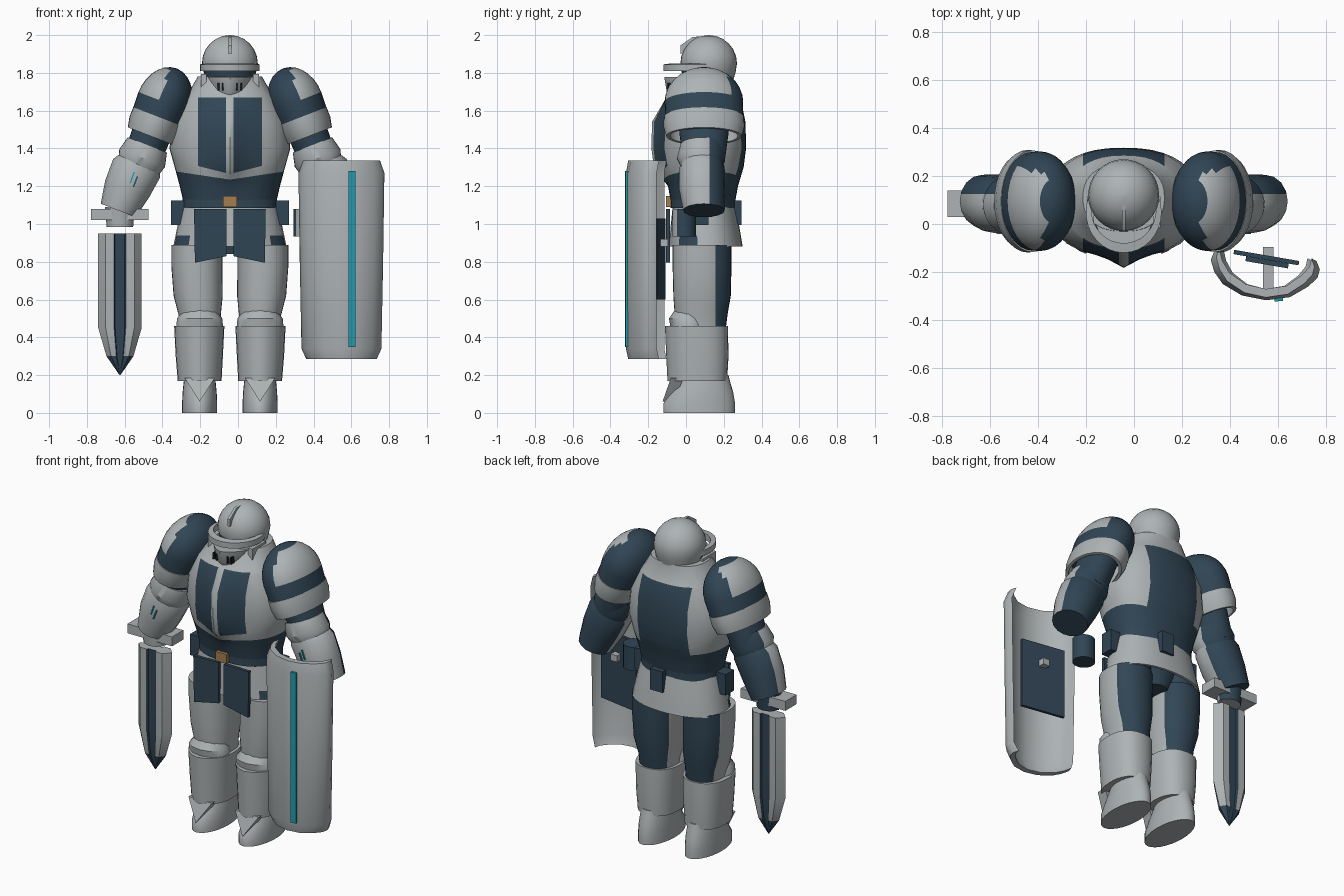
import bpy, bmesh, math
from mathutils import Matrix, Vector

cube = bpy.data.objects.get("Cube")
if cube:
    bpy.data.objects.remove(cube)

CX = -0.043  # the figure stands left of centre because of the wide shield


def material(name, rgb):
    m = bpy.data.materials.new(name)
    m.use_nodes = True
    m.diffuse_color = (*rgb, 1)
    m.node_tree.nodes["Principled BSDF"].inputs["Base Color"].default_value = (*rgb, 1)
    return m


MATS = [material("light grey armour", (0.42, 0.45, 0.46)),
        material("dark navy", (0.03, 0.06, 0.09)),
        material("teal glow", (0.015, 0.33, 0.42)),
        material("bronze", (0.36, 0.21, 0.08)),
        material("black slot", (0.01, 0.013, 0.016))]
GREY, NAVY, TEAL, BRONZE, BLACK = range(5)


def finish(bm, name, rule, place=Matrix(), cuts=()):
    """Cut, colour, place and shade a mesh; rule is a colour or a function."""
    for co, no in cuts:
        geom = bm.verts[:] + bm.edges[:] + bm.faces[:]
        bmesh.ops.bisect_plane(bm, geom=geom, plane_co=co, plane_no=no)
    bmesh.ops.recalc_face_normals(bm, faces=bm.faces)
    for f in bm.faces:
        f.material_index = rule(f.calc_center_median(), f.normal) if callable(rule) else rule
        f.smooth = True
    bm.transform(Matrix.Translation((CX, 0, 0)) @ place)
    bmesh.ops.recalc_face_normals(bm, faces=bm.faces)
    for e in bm.edges:
        e.smooth = e.calc_face_angle(0) < math.radians(38)
    mesh = bpy.data.meshes.new(name)
    for m in MATS:
        mesh.materials.append(m)
    bm.to_mesh(mesh)
    bm.free()
    bpy.context.collection.objects.link(bpy.data.objects.new(name, mesh))


def skin(rows, closed=False):
    """Join equal loops of points; closed makes a hollow band."""
    bm = bmesh.new()
    loops = [[bm.verts.new(p) for p in r] for r in rows]
    n = len(loops[0])
    pairs = list(zip(loops, loops[1:])) + ([(loops[-1], loops[0])] if closed else [])
    for a, b in pairs:
        for i in range(n):
            j = (i + 1) % n
            bm.faces.new((a[i], a[j], b[j], b[i]))
    if not closed:
        bm.faces.new(loops[0])
        bm.faces.new(loops[-1])
    return bm


def loft(rings, n=32, power=1.0, closed=False):
    """Rings are height, x radius, y radius, x centre, y centre."""
    rows = []
    for z, rx, ry, cx, cy in rings:
        row = []
        for i in range(n):
            a = math.tau * i / n
            c, s = math.cos(a), math.sin(a)
            row.append(Vector((cx + rx * math.copysign(abs(c) ** power, c),
                               cy + ry * math.copysign(abs(s) ** power, s), z)))
        rows.append(row)
    return skin(rows, closed)


def box(name, loc, size, colour, place=Matrix(), turn=0.0):
    bm = bmesh.new()
    m = Matrix.Translation(loc) @ Matrix.Rotation(turn, 4, 'Z') @ Matrix.Diagonal((*size, 1))
    bmesh.ops.create_cube(bm, size=1, matrix=m)
    finish(bm, name, colour, place)


def plate(name, outline, y0, y1, colour):
    finish(skin([[(x, y, z) for x, z in outline] for y in (y0, y1)]), name, colour)


# Torso with a front keel, navy chest and back panels and navy waist
def torso_colour(c, n):
    x = abs(c.x)
    if c.z < 1.235 + 0.15 * x:
        return NAVY
    if c.z > 1.67 or x > 0.17:
        return GREY
    if c.y > 0.1:
        return NAVY
    return NAVY if x > 0.02 and c.z > 1.265 + 0.25 * x else GREY


bm = loft([(1.09, .24, .165, 0, .09), (1.2, .265, .185, 0, .09), (1.3, .292, .215, 0, .09),
           (1.4, .32, .228, 0, .09), (1.54, .305, .225, 0, .09), (1.66, .245, .2, 0, .09),
           (1.72, .205, .16, 0, .1), (1.78, .17, .14, 0, .11)], 40, 0.85)
for v in bm.verts:
    if v.co.y < 0.09 and 1.25 < v.co.z < 1.6:
        v.co.y -= 0.045 * max(0, 1 - abs(v.co.x) / 0.09)
cuts = [((x, 0, 0), (1, 0, 0)) for x in (-.17, -.02, .02, .17)] + [((0, 0, 1.67), (0, 0, 1))]
for z, slope in ((1.235, .15), (1.265, .25)):
    cuts += [((0, 0, z), (-s * slope, 0, 1)) for s in (-1, 1)]
finish(bm, "torso", torso_colour, cuts=cuts)

# Belt, buckle, pouches and skirt
finish(loft([(1.085, .25, .172, 0, .09), (1.15, .25, .172, 0, .09)], power=0.85), "belt", NAVY)
box("buckle", (0, -.09, 1.118), (.075, .03, .058), BRONZE)
for name, x, y in (("back_pouch", .04, .255), ("left_pouch", .27, .08), ("right_pouch", -.27, .08)):
    box(name, (x, y, 1.06), (.085, .08, .13), NAVY)
finish(loft([(1.1, .252, .165, 0, .095), (1.0, .275, .18, 0, .1), (.88, .30, .195, 0, .105),
             (.88, .285, .18, 0, .105), (1.1, .235, .15, 0, .095)], power=0.9, closed=True),
       "skirt", lambda c, n: NAVY if c.z < .94 and abs(c.x) > .2 and c.y < .08 else GREY,
       cuts=[((0, 0, .94), (0, 0, 1))])
finish(loft([(.84, .08, .1, 0, .1), (1.09, .23, .15, 0, .1)]), "pelvis", NAVY)
for s, side in ((1, "left"), (-1, "right")):
    plate(side + "_front_tasset", [(s * .018, 1.08), (s * .19, 1.08), (s * .185, .795), (s * .018, .83)],
          -.105, -.085, NAVY)

# Helmet, visor brim, face mask and crest
dome = [(1.85 + .15 * math.sin(a), .148 * math.cos(a), .15 * math.cos(a), 0, .12)
        for a in (math.radians(d) for d in (0, 15, 30, 45, 60, 74, 89))]
finish(loft([(1.7, .115, .12, 0, .11), (1.8, .138, .142, 0, .12)] + dome), "helmet",
       lambda c, n: NAVY if c.z < 1.82 and c.y < .12 else GREY, cuts=[((0, 0, 1.82), (0, 0, 1))])
finish(loft([(1.81, .158, .17, 0, .05), (1.845, .158, .17, 0, .05), (1.85, .135, .14, 0, .06),
             (1.81, .135, .14, 0, .06)], closed=True), "visor_brim", GREY)
bm = loft([(1.67, .085, .11, 0, .05), (1.7, .11, .132, 0, .05), (1.778, .125, .145, 0, .05)])
for v in bm.verts:
    v.co.y -= 0.02 * max(0, 1 - abs(v.co.x) / .08) if v.co.y < 0 else 0
finish(bm, "face_mask", GREY)
for s in (-1, 1):
    box("cheek_guard", (s * .138, .05, 1.745), (.03, .13, .1), GREY)
    for x in (.037, .06):
        box("breathing_slot", (s * x, -.079 + .2 * (x - .037), 1.727), (.009, .04, .04), BLACK)
finish(skin([[(x, y, z) for y, z in ((-.03, 1.9), (-.03, 1.945), (.035, 1.99), (.1, 1.995), (.06, 1.93))]
             for x in (-.008, .008)]), "crest", GREY)

# Arms: everything is lofted along one slanted axis from the shoulder
for s, side in ((1, "left"), (-1, "right")):
    arm = Matrix(((s * .93, 0, s * .36, s * .342), (0, 1, 0, .095), (.36, 0, -.93, 1.665), (0, 0, 0, 1)))
    pad = [(.02 - .19 * math.cos(a), .145 * math.sin(a), .208 * math.sin(a), 0, 0)
           for a in (math.radians(d) for d in (2, 14, 27, 40, 53, 66, 78, 90))]
    finish(loft(pad + [(.12, .14, .205, 0, 0), (.12, .11, .16, 0, 0)]), side + "_shoulder_pad",
           lambda c, n: GREY if c.x > .035 and -.14 < c.z < .02 and c.y < .13 else NAVY, arm)
    finish(loft([(.105, .142, .212, 0, 0), (.16, .142, .214, 0, 0), (.215, .13, .2, 0, 0),
                 (.215, .115, .18, 0, 0), (.105, .125, .19, 0, 0)], closed=True),
           side + "_shoulder_ring", GREY, arm)
    finish(loft([(.05, .1, .13, 0, 0), (.2, .105, .13, 0, 0), (.36, .1, .11, 0, 0)]),
           side + "_upper_arm", NAVY, arm)
    shell = lambda c, n: NAVY if c.y > .03 else GREY
    seam = [((0, .03, 0), (0, 1, 0))]
    finish(loft([(.265, .112, .115, 0, -.01), (.34, .13, .128, 0, -.015), (.39, .115, .11, 0, -.01)]),
           side + "_elbow_guard", shell, arm, seam)
    finish(loft([(.36, .112, .11, .005, -.01), (.4, .134, .12, .008, -.01), (.52, .125, .122, .015, -.01),
                 (.645, .1, .11, .018, 0)], 16), side + "_forearm",
           lambda c, n: NAVY if c.y > .03 or n.z > .9 else GREY, arm, seam)
    for x, t in ((-.012, .47), (.012, .455)):
        box(side + "_forearm_light", (x, -.13, t), (.007, .012, .06), TEAL, arm)

# Sword
SX = -.582
box("sword_guard", (SX, .085, 1.05), (.305, .11, .058), GREY)
finish(loft([(.985, .07, .06, SX, .085), (1.09, .08, .07, SX, .085)], 12), "sword_hand",
       lambda c, n: NAVY if c.y > .1 else GREY)
section = [(1, 0), (.66, .042), (.27, .042), (.22, .03), (-.22, .03), (-.27, .042), (-.66, .042)]
section += [(-x, -y) for x, y in section]
finish(skin([[(SX + .115 * k * x, .085 + y * min(1, k * 1.3), z) for x, y in section]
             for z, k in ((.95, 1), (.45, 1), (.3, .62), (.2, .02))]), "sword_blade",
       lambda c, n: NAVY if abs(c.x - SX) < .036 and abs(n.z) < .9 else GREY)

# Legs
for s, side in ((1, "left"), (-1, "right")):
    put = Matrix.Diagonal((s, 1, 1, 1))
    finish(loft([(.8, .115, .135, .165, .09), (1.0, .105, .13, .15, .1)]), side + "_hip", NAVY, put)
    finish(loft([(.44, .108, .13, .157, .08), (.52, .112, .14, .16, .08), (.62, .13, .152, .168, .085),
                 (.78, .135, .156, .175, .085), (.89, .135, .156, .175, .085)], power=.9),
           side + "_thigh", lambda c, n: NAVY if c.y > .155 else GREY, put, [((0, .155, 0), (0, 1, 0))])
    finish(loft([(.44, .125, .1, .16, .02), (.5, .12, .1, .16, .01), (.545, .085, .08, .16, .02)], 12),
           side + "_knee_guard", GREY, put)
    bm = loft([(.17, .116, .148, .16, .07), (.3, .125, .155, .162, .07), (.46, .133, .157, .162, .065)],
              24, .85)
    for v in bm.verts:
        v.co.y -= .02 * max(0, 1 - abs(v.co.x - .16) / .09) if v.co.y < 0 else 0
    finish(bm, side + "_shin_guard", GREY, put)
    finish(loft([(0, .093, .19, .16, .07), (.05, .093, .19, .16, .07), (.11, .09, .165, .16, .085),
                 (.16, .085, .14, .16, .095), (.2, .08, .125, .16, .1)], 28), side + "_boot", GREY, put)
    wedge = [(.08, .185), (.24, .185), (.16, .06)]
    finish(skin([[(x, y - (.2 - z) * .35, z) for x, z in wedge] for y in (-.075, -.01)]),
           side + "_boot_tongue", GREY, put)

# Shield: bowed section, clipped corners, light strip and back board
front = [(.32, -.15), (.335, -.2), (.37, -.25), (.45, -.298), (.55, -.318), (.65, -.305),
         (.725, -.262), (.765, -.225), (.775, -.19)]
outline = front + [(.55 + (x - .55) * .94, y + .035) for x, y in reversed(front)]
finish(skin([[(.55 - CX + (x - .55) * k, y + dy, z) for x, y in outline]
             for z, k, dy in ((.285, .82, .012), (.34, .93, 0), (.8, .97, 0), (1.27, 1, 0), (1.335, .9, .012))]),
       "shield", GREY)
box("shield_light_strip", (.603 - CX, -.315, .815), (.036, .014, .93), TEAL, turn=.08)
box("shield_back_board", (.552 - CX, -.14, .815), (.275, .018, .43), NAVY, turn=-.17)
box("shield_board_backing", (.555 - CX, -.16, .815), (.18, .02, .3), NAVY, turn=-.17)
box("shield_strut", (.56 - CX, -.19, .9), (.045, .19, .04), GREY)
finish(loft([(.935, .065, .062, .36 - CX, -.01), (1.08, .065, .062, .36 - CX, -.01)], 20),
       "shield_hand", lambda c, n: GREY if n.y < -.5 else NAVY)
